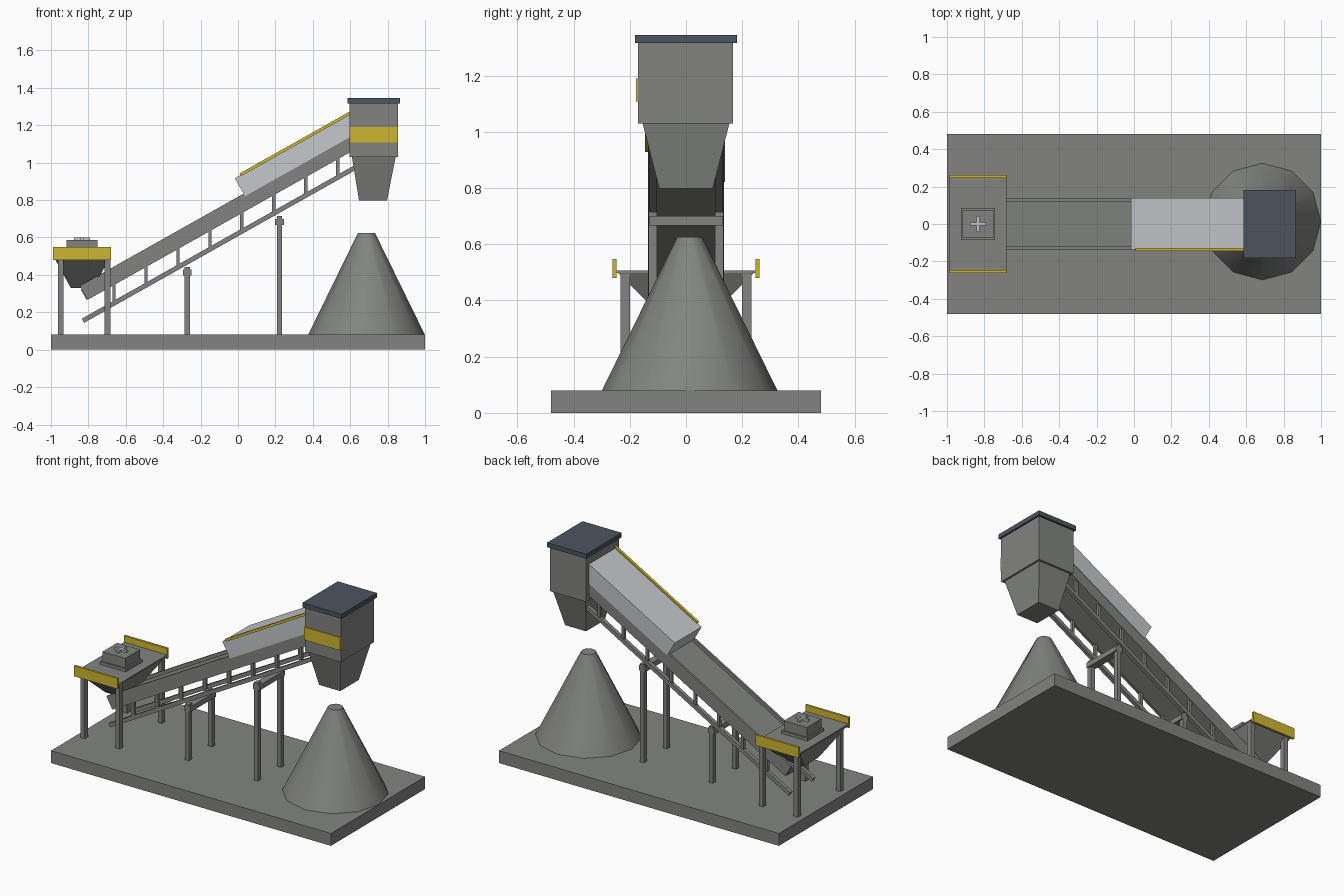
import bpy, bmesh, math
from mathutils import Matrix, Vector

cube = bpy.data.objects.get("Cube")
if cube:
    bpy.data.objects.remove(cube, do_unlink=True)


def material(name, color):
    m = bpy.data.materials.new(name)
    m.use_nodes = True
    m.diffuse_color = (*color, 1)
    m.node_tree.nodes["Principled BSDF"].inputs["Base Color"].default_value = (*color, 1)
    return m


GREY = material("concrete grey", (0.223, 0.231, 0.216))
LIGHT = material("light steel", (0.546, 0.578, 0.604))
YELLOW = material("safety yellow", (0.617, 0.468, 0.032))
SLATE = material("slate blue", (0.069, 0.091, 0.119))


def finish(name, bm, mat):
    bmesh.ops.recalc_face_normals(bm, faces=bm.faces)
    mesh = bpy.data.meshes.new(name)
    bm.to_mesh(mesh)
    bm.free()
    mesh.materials.append(mat)
    ob = bpy.data.objects.new(name, mesh)
    bpy.context.collection.objects.link(ob)
    return ob


def box(name, x, y, z, mat=GREY):
    """Box from (min, max) ranges."""
    bm = bmesh.new()
    bmesh.ops.create_cube(bm, size=1)
    for v in bm.verts:
        v.co = Vector([(r[0] + r[1]) / 2 + c * (r[1] - r[0]) for r, c in zip((x, y, z), v.co)])
    return finish(name, bm, mat)


def taper(name, bottom, top, z, mat=GREY):
    """Rectangular funnel; bottom and top are (centre x, half x, half y)."""
    bm = bmesh.new()
    bmesh.ops.create_cube(bm, size=2)
    for v in bm.verts:
        cx, hx, hy = top if v.co.z > 0 else bottom
        v.co = Vector((cx + v.co.x * hx, v.co.y * hy, z[1] if v.co.z > 0 else z[0]))
    return finish(name, bm, mat)


SLOPE = 0.5625
ANGLE = math.atan(SLOPE)


def inclined(name, x, y, z_at_zero, height, mat=GREY):
    """Box along the conveyor slope, with square ends, centred on its axis."""
    bm = bmesh.new()
    bmesh.ops.create_cube(bm, size=1)
    mid = (x[0] + x[1]) / 2
    size = ((x[1] - x[0]) / math.cos(ANGLE), y[1] - y[0], height)
    place = Matrix.Translation((mid, (y[0] + y[1]) / 2, z_at_zero + SLOPE * mid))
    bm.transform(place @ Matrix.Rotation(-ANGLE, 4, "Y") @ Matrix.Diagonal((*size, 1)))
    return finish(name, bm, mat)


def pair(a, b, s):
    return (a, b) if s > 0 else (-b, -a)


SIDES = ((-1, "right"), (1, "left"))

# Base slab and stockpile
box("base_slab", (-1, 1), (-0.48, 0.48), (0, 0.08))
bm = bmesh.new()
bmesh.ops.create_cone(bm, cap_ends=True, segments=12, radius1=0.312, radius2=0.045, depth=0.545)
bm.transform(Matrix.Translation((0.687, 0.013, 0.3525)))
pile = finish("stockpile", bm, GREY)
bpy.ops.object.select_all(action="DESELECT")
pile.select_set(True)
bpy.context.view_layer.objects.active = pile
bpy.ops.object.shade_smooth_by_angle(angle=math.radians(40))

# Feed hopper with legs, guard boards and hatch
HX = -0.834
taper("feed_hopper", (HX, 0.06, 0.075), (HX, 0.153, 0.243), (0.33, 0.5))
box("hopper_deck", (HX - 0.154, HX + 0.154), (-0.247, 0.247), (0.497, 0.506))
for s, side in SIDES:
    box("guard_board_" + side, (-0.988, -0.68), pair(0.247, 0.261, s), (0.48, 0.548), YELLOW)
    for x0, end in ((-0.963, "back"), (-0.713, "front")):
        box(f"hopper_leg_{side}_{end}", (x0, x0 + 0.03), pair(0.2, 0.233, s), (0.08, 0.5))
box("hatch_plinth", (HX - 0.092, HX + 0.092), (-0.085, 0.085), (0.505, 0.525))
box("hatch_box", (HX - 0.082, HX + 0.082), (-0.075, 0.075), (0.52, 0.587))
box("hatch_handle_long", (HX - 0.042, HX + 0.042), (-0.007, 0.007), (0.585, 0.6), LIGHT)
box("hatch_handle_cross", (HX - 0.007, HX + 0.007), (-0.042, 0.042), (0.585, 0.6), LIGHT)

# Inclined conveyor: belt, side beams and lower truss
BEAM, CHORD = 0.768, 0.621
inclined("conveyor_belt", (-0.825, 0.66), (-0.125, 0.125), BEAM - 0.01, 0.06)
for s, side in SIDES:
    inclined("side_beam_" + side, (-0.825, 0.66), pair(0.121, 0.135, s), BEAM, 0.086)
    inclined("truss_chord_" + side, (-0.829, 0.65), pair(0.105, 0.13, s), CHORD, 0.025)
    for i in range(8):
        x = -0.663 + i * 0.171
        box(f"truss_post_{side}_{i + 1}", (x - 0.009, x + 0.009), pair(0.109, 0.127, s),
            (CHORD + SLOPE * x, BEAM + SLOPE * x - 0.03))

# Support bents
for x, top, label in ((-0.271, 0.443, "low"), (0.222, 0.714, "high")):
    for s, side in SIDES:
        box(f"{label}_bent_post_{side}", (x - 0.014, x + 0.014), pair(0.103, 0.133, s), (0.08, top))
    box(label + "_bent_crossbeam", (x - 0.023, x + 0.023), (-0.132, 0.132), (top - 0.047, top - 0.014))

# Belt hood with its edge strip
inclined("belt_hood", (0.0105, 0.66), (-0.136, 0.138), 0.8626, 0.11, LIGHT)
inclined("hood_edge_strip", (0.012, 0.66), (-0.145, -0.128), 0.928, 0.016, YELLOW)

# Discharge head, chute, cap and front panel
PX = 0.726
box("discharge_head", (PX - 0.129, PX + 0.129), (-0.17, 0.168), (1.03, 1.317))
taper("discharge_chute", (PX - 0.004, 0.075, 0.095), (PX, 0.117, 0.155), (0.798, 1.032))
box("head_cap", (PX - 0.14, PX + 0.14), (-0.181, 0.181), (1.316, 1.345), SLATE)
box("head_front_panel", (PX - 0.129, PX + 0.129), (-0.178, -0.169), (1.107, 1.19), YELLOW)
